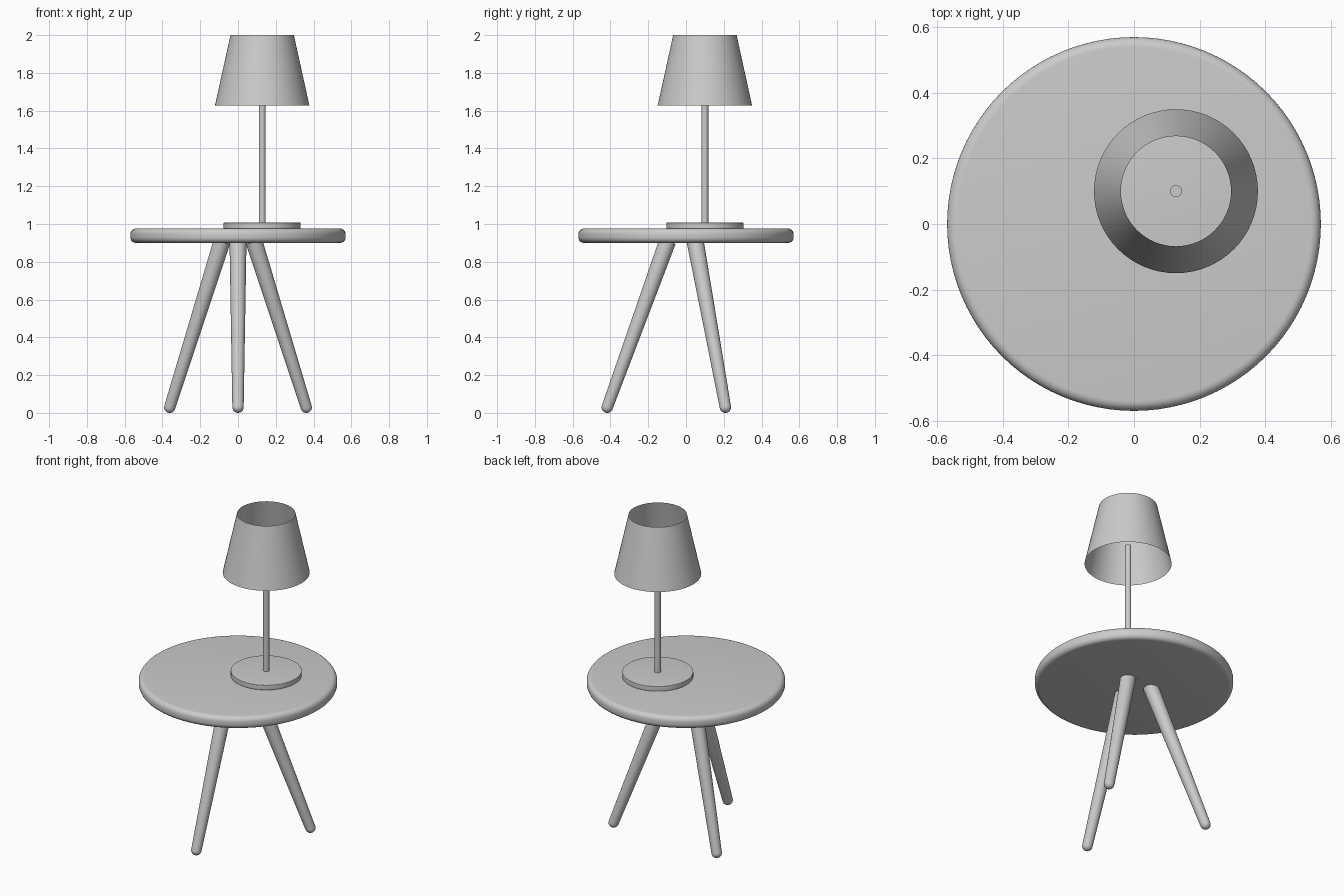
import bpy, bmesh, math
from mathutils import Vector, Matrix

if "Cube" in bpy.data.objects:
    bpy.data.objects.remove(bpy.data.objects["Cube"])


def lathe(name, profile, loc=(0, 0, 0), axis=(0, 0, 1), steps=64):
    """Revolve (radius, height) points around an axis."""
    bm = bmesh.new()
    verts = [bm.verts.new((r, 0, z)) for r, z in profile]
    edges = [bm.edges.new(pair) for pair in zip(verts, verts[1:])]
    bmesh.ops.spin(bm, geom=verts + edges, cent=(0, 0, 0), axis=(0, 0, 1),
                   angle=math.tau, steps=steps)
    bmesh.ops.remove_doubles(bm, verts=bm.verts, dist=1e-5)
    bmesh.ops.recalc_face_normals(bm, faces=bm.faces)
    mesh = bpy.data.meshes.new(name)
    bm.to_mesh(mesh)
    bm.free()
    obj = bpy.data.objects.new(name, mesh)
    bpy.context.collection.objects.link(obj)
    turn = Vector((0, 0, 1)).rotation_difference(Vector(axis)).to_matrix().to_4x4()
    obj.matrix_world = Matrix.Translation(loc) @ turn
    bpy.context.view_layer.objects.active = obj
    bpy.ops.object.select_all(action='DESELECT')
    obj.select_set(True)
    bpy.ops.object.shade_smooth_by_angle(angle=math.radians(35))
    return obj


def arc(cr, cz, r, a0, a1, n=6):
    """Points of a rounded profile corner, angles in degrees."""
    angles = [math.radians(a0 + (a1 - a0) * i / n) for i in range(n + 1)]
    return [(cr + r * math.cos(a), cz + r * math.sin(a)) for a in angles]


def disc(name, radius, z0, z1, round_r, loc=(0, 0, 0), steps=64):
    c = radius - round_r
    lathe(name, [(0, z0)] + arc(c, z0 + round_r, round_r, -90, 0)
          + arc(c, z1 - round_r, round_r, 0, 90) + [(0, z1)], loc, steps=steps)


# Round table top with a soft edge
disc("table_top", 0.57, 0.90, 0.976, 0.03, steps=96)

# Three splayed, tapered legs with rounded feet
for name, deg in (("front_leg", 270), ("back_right_leg", 30), ("back_left_leg", 150)):
    out = Vector((math.cos(math.radians(deg)), math.sin(math.radians(deg)), 0))
    foot = out * 0.417 + Vector((0, 0, 0.03))
    top = out * 0.097 + Vector((0, 0, 0.91))
    length = (top - foot).length
    profile = [(0, -0.03)] + arc(0, 0, 0.03, -75, 0, 5) + [(0.045, length), (0, length)]
    lathe(name, profile, foot, top - foot, steps=32)

# Lamp: base, pole and open shade
LAMP = (0.128, 0.10, 0)
disc("lamp_base", 0.204, 0.976, 1.007, 0.003, LAMP)
lathe("lamp_pole", [(0, 1.0), (0.018, 1.0), (0.018, 1.745), (0, 1.745)], LAMP, steps=32)
lathe("lamp_shade", [(0.25, 1.627), (0.168, 2.0)], LAMP)
